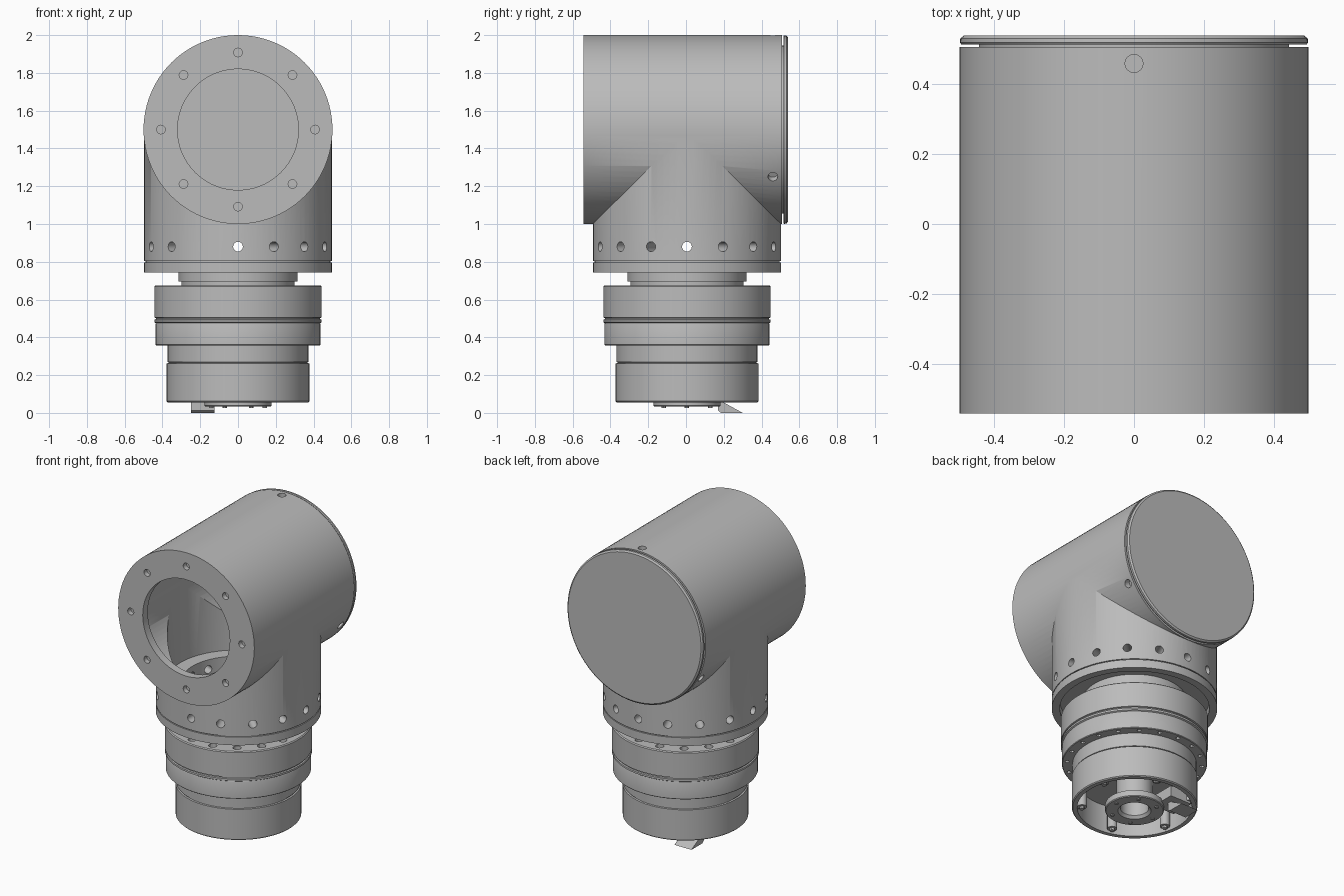
import bpy, bmesh
from math import pi, cos, sin, radians
from mathutils import Matrix, Vector

old = bpy.data.objects.get("Cube")
if old:
    bpy.data.objects.remove(old, do_unlink=True)

grey = bpy.data.materials.new("machined_grey")
grey.use_nodes = True
COLOUR = (0.5, 0.5, 0.5, 1)
grey.diffuse_color = COLOUR
grey.node_tree.nodes["Principled BSDF"].inputs["Base Color"].default_value = COLOUR

CY = 0.005                                   # column axis offset in y
COLUMN = Matrix.Translation((0, CY, 0))
BARREL = Matrix.Translation((0, 0, 1.5)) @ Matrix.Rotation(-pi / 2, 4, 'X')


def finish(bm, name):
    bmesh.ops.recalc_face_normals(bm, faces=bm.faces)
    mesh = bpy.data.meshes.new(name)
    bm.to_mesh(mesh)
    bm.free()
    mesh.materials.append(grey)
    obj = bpy.data.objects.new(name, mesh)
    bpy.context.collection.objects.link(obj)
    return obj


def lathe(name, profile, matrix, steps=96):
    """Spin a (radius, height) profile round z, then place it."""
    bm = bmesh.new()
    verts = [bm.verts.new((r, 0, z)) for r, z in profile]
    edges = [bm.edges.new(pair) for pair in zip(verts, verts[1:])]
    bmesh.ops.spin(bm, geom=verts + edges, axis=(0, 0, 1), cent=(0, 0, 0),
                   steps=steps, angle=2 * pi, use_merge=True)
    bmesh.ops.remove_doubles(bm, verts=bm.verts, dist=1e-5)
    bm.transform(matrix)
    return finish(bm, name)


def rods(name, items, segments=16):
    """Many cylinders in one mesh; each item is (centre, direction, radius, length)."""
    bm = bmesh.new()
    for centre, direction, radius, length in items:
        turn = Vector(direction).to_track_quat('Z', 'Y').to_matrix().to_4x4()
        bmesh.ops.create_cone(bm, cap_ends=True, segments=segments, radius1=radius,
                              radius2=radius, depth=length,
                              matrix=Matrix.Translation(centre) @ turn)
    return finish(bm, name)


def cylinder(name, radius, start, end, matrix):
    return lathe(name, [(0, start), (radius, start), (radius, end), (0, end)], matrix)


def combine(obj, other, operation):
    other.hide_render = True
    mod = obj.modifiers.new(operation, 'BOOLEAN')
    mod.operation, mod.object, mod.solver = operation, other, 'EXACT'
    bpy.context.view_layer.objects.active = obj
    bpy.ops.object.modifier_apply(modifier=mod.name)
    bpy.data.objects.remove(other, do_unlink=True)


def ring(count, radius, z, start=0):
    """Points round the column axis."""
    for i in range(count):
        a = start + 2 * pi * i / count
        yield Vector((radius * cos(a), CY + radius * sin(a), z))


# Housing: horizontal barrel with a grooved rear cap, joined to the column
housing = lathe("housing", [
    (0, -0.543), (0.5, -0.543), (0.5, 0.507), (0.445, 0.507), (0.445, 0.515),
    (0.495, 0.515), (0.499, 0.52), (0.498, 0.532), (0.488, 0.54), (0, 0.54)], BARREL)
column = lathe("column", [
    (0, 0.743), (0.498, 0.743), (0.498, 0.797), (0.49, 0.797), (0.49, 0.803),
    (0.498, 0.803), (0.498, 1.5), (0, 1.5)], COLUMN)
combine(housing, column, 'UNION')

# Hollow inside: barrel bore, stepped column bore, front opening, bottom recess
for cutter in (
        cylinder("barrel_bore", 0.43, -0.49, 0.505, BARREL),
        cylinder("front_opening", 0.32, -0.6, -0.45, BARREL),
        lathe("column_bore", [(0, 0.7), (0.45, 0.7), (0.45, 0.8), (0.34, 0.8),
                              (0.34, 0.945), (0.428, 0.945), (0.428, 1.5), (0, 1.5)], COLUMN)):
    combine(housing, cutter, 'DIFFERENCE')

# Bolt holes: round the column, on the front plate, and three behind the barrel
holes = []
for p in ring(16, 0.42, 0.88):
    holes.append((p, p - Vector((0, CY, 0.88)), 0.026, 0.24))
for i in range(8):
    a = i * pi / 4
    holes.append(((0.408 * cos(a), -0.54, 1.5 + 0.408 * sin(a)), (0, 1, 0), 0.023, 0.06))
for i in range(3):
    a = pi / 2 + i * 2 * pi / 3
    out = Vector((cos(a), 0, sin(a)))
    holes.append((out * 0.5 + Vector((0, 0.46, 1.5)), out, 0.026, 0.08))
combine(housing, rods("bolt_holes", holes), 'DIFFERENCE')

# Neck between housing and spindle
neck = lathe("neck", [(0, 0.66), (0.3, 0.66), (0.3, 0.695), (0.315, 0.695),
                      (0.315, 0.8), (0.34, 0.8), (0.34, 0.83), (0, 0.83)], COLUMN)

# Spindle body, hollow from below
spindle = lathe("spindle_body", [
    (0, 0.675), (0.437, 0.675), (0.443, 0.669), (0.443, 0.505), (0.435, 0.502),
    (0.435, 0.496), (0.443, 0.493), (0.443, 0.48), (0.435, 0.475), (0.437, 0.47),
    (0.437, 0.362), (0.433, 0.358), (0.373, 0.358), (0.373, 0.27), (0.368, 0.268),
    (0.368, 0.264), (0.378, 0.262), (0.378, 0.062), (0.372, 0.056), (0.345, 0.056),
    (0.345, 0.24), (0, 0.24)], COLUMN)
sockets = [(p, (0, 0, 1), 0.026, 0.06) for p in ring(16, 0.385, 0.675, pi / 16)]
sockets += [(p, (0, 0, 1), 0.013, 0.06) for p in ring(20, 0.406, 0.358)]
combine(spindle, rods("flange_sockets", sockets, 12), 'DIFFERENCE')

# Tool hub: bored stem with a wide ring at its foot
hub = lathe("tool_hub", [
    (0.085, 0.24), (0.085, 0.05), (0.1, 0.033), (0.172, 0.033), (0.177, 0.038),
    (0.177, 0.075), (0.11, 0.085), (0.11, 0.245), (0.085, 0.24)], COLUMN)
hub_bolts = rods("hub_bolts", [(p, (0, 0, 1), 0.012, 0.01)
                               for p in ring(6, 0.142, 0.032)], 12)

# Clamp bosses and screws just inside the skirt
clamps = rods("skirt_clamps", [(p, (0, 0, 1), 0.03, 0.17)
                               for p in ring(6, 0.318, 0.16, radians(15))])
screws = rods("clamp_screws", [(p, (0, 0, 1), 0.016, 0.02)
                               for p in ring(6, 0.318, 0.07, radians(15))], 6)


def prism(name, profile, x0, x1):
    """Extrude a (y, z) outline along x."""
    bm = bmesh.new()
    face = bm.faces.new([bm.verts.new((x0, y, z)) for y, z in profile])
    grown = bmesh.ops.extrude_face_region(bm, geom=[face])["geom"]
    bmesh.ops.translate(bm, vec=(x1 - x0, 0, 0),
                        verts=[v for v in grown if isinstance(v, bmesh.types.BMVert)])
    return finish(bm, name)


# Cutting tooth and the holder that carries it
tooth = prism("cutting_tooth", [(0.17, 0.07), (0.17, 0.012), (0.185, 0), (0.3, 0),
                                (0.2, 0.055), (0.2, 0.07)], -0.25, -0.125)
holder = prism("tooth_holder", [(0.09, 0.06), (0.25, 0.06), (0.25, 0.13), (0.09, 0.13)],
               -0.235, -0.08)

# Smooth the round parts and keep their edges sharp
bpy.ops.object.select_all(action='DESELECT')
for obj in (housing, neck, spindle, hub, hub_bolts, clamps):
    obj.select_set(True)
bpy.context.view_layer.objects.active = housing
bpy.ops.object.shade_smooth_by_angle(angle=radians(30))
